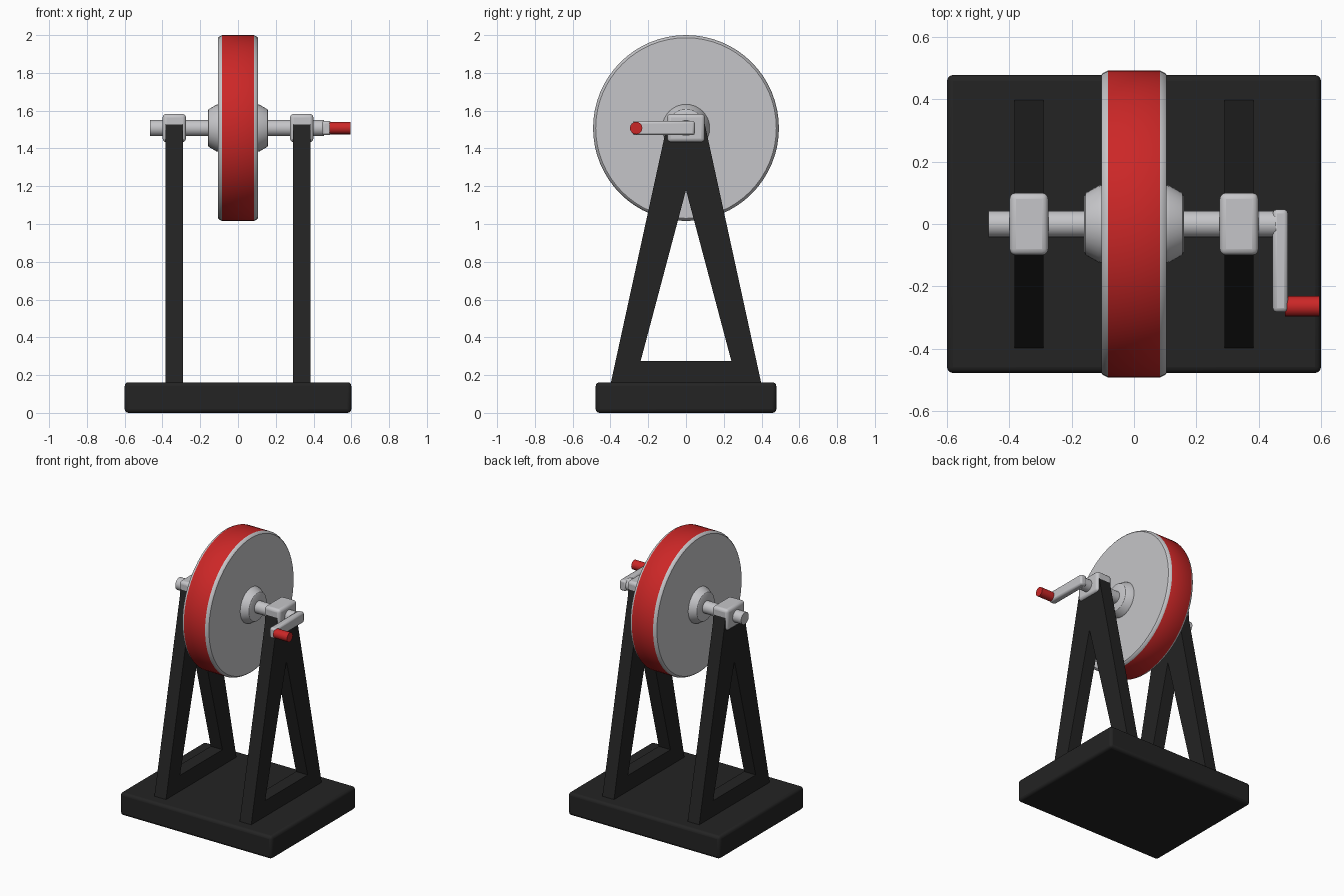
import bpy, bmesh, math
from mathutils import Vector

cube = bpy.data.objects.get("Cube")
if cube:
    bpy.data.objects.remove(cube, do_unlink=True)


def material(name, r, g, b):
    m = bpy.data.materials.new(name)
    m.use_nodes = True
    m.diffuse_color = (r, g, b, 1)
    m.node_tree.nodes["Principled BSDF"].inputs["Base Color"].default_value = (r, g, b, 1)
    return m


BLACK = material("black paint", 0.017, 0.017, 0.017)
SILVER = material("silver metal", 0.56, 0.56, 0.58)
RED = material("red paint", 0.6, 0.02, 0.02)
AXLE_Z = 1.508


def finish(name, bm, mats, bevel=0, segments=3):
    bmesh.ops.recalc_face_normals(bm, faces=bm.faces)
    mesh = bpy.data.meshes.new(name)
    bm.to_mesh(mesh)
    bm.free()
    for m in mats:
        mesh.materials.append(m)
    obj = bpy.data.objects.new(name, mesh)
    bpy.context.collection.objects.link(obj)
    if bevel:
        mod = obj.modifiers.new("Bevel", "BEVEL")
        mod.width, mod.segments = bevel, segments
    bpy.ops.object.select_all(action="DESELECT")
    obj.select_set(True)
    bpy.context.view_layer.objects.active = obj
    bpy.ops.object.shade_smooth_by_angle(angle=math.radians(30))
    return obj


def box(name, lo, hi, mat, bevel, segments=3):
    bm = bmesh.new()
    bmesh.ops.create_cube(bm, size=1)
    lo, hi = Vector(lo), Vector(hi)
    for v in bm.verts:
        v.co = (lo + hi) / 2 + v.co * (hi - lo)
    return finish(name, bm, [mat], bevel, segments)


def lathe(name, profile, mats, sides, y=0, rule=None):
    """Turn an (x, radius) profile about the axle direction, with capped ends."""
    bm = bmesh.new()
    rings = []
    for x, r in profile:
        angles = [2 * math.pi * i / sides for i in range(sides)]
        rings.append([bm.verts.new((x, y + r * math.sin(a), AXLE_Z + r * math.cos(a)))
                      for a in angles])
    for a, b in zip(rings, rings[1:]):
        for i in range(sides):
            j = (i + 1) % sides
            bm.faces.new((a[i], a[j], b[j], b[i]))
    bm.faces.new(rings[0])
    bm.faces.new(rings[-1])
    if rule:
        for f in bm.faces:
            f.material_index = rule(f)
    return finish(name, bm, mats, 0)


def a_frame(name, x, half_width):
    """Upright with a triangular opening, extruded along x."""
    outer = [(-0.4, 0.15), (-0.098, 1.535), (0.098, 1.535), (0.4, 0.15)]
    inner = [(-0.24, 0.275), (0, 1.18), (0, 1.18), (0.24, 0.275)]
    bm = bmesh.new()
    cache = {}

    def vert(p, side):
        key = (p, side)
        if key not in cache:
            cache[key] = bm.verts.new((x + side * half_width, p[0], p[1]))
        return cache[key]

    for i in range(4):
        j = (i + 1) % 4
        quad = list(dict.fromkeys((outer[i], outer[j], inner[j], inner[i])))
        for side in (-1, 1):
            bm.faces.new([vert(p, side) for p in quad])
        for loop in (outer, inner):
            if loop[i] != loop[j]:
                bm.faces.new((vert(loop[i], -1), vert(loop[j], -1),
                              vert(loop[j], 1), vert(loop[i], 1)))
    return finish(name, bm, [BLACK])


# Base slab
box("base", (-0.6, -0.478, 0), (0.6, 0.478, 0.162), BLACK, 0.02)

# Uprights with bearing blocks
for side, s in (("left", 1), ("right", -1)):
    a_frame(side + "_upright", s * 0.337, 0.046)
    box(side + "_bearing_block", (s * 0.337 - 0.062, -0.1, AXLE_Z - 0.075),
        (s * 0.337 + 0.062, 0.1, AXLE_Z + 0.075), SILVER, 0.02)

# Flywheel with red rim band
lathe("flywheel", [(-0.105, 0.478), (-0.1, 0.484), (-0.084, 0.492),
                   (0.084, 0.492), (0.1, 0.484), (0.105, 0.478)],
      [SILVER, RED], 64,
      rule=lambda f: int(len(f.verts) == 4 and abs(f.calc_center_median().x) < 0.01))

# Hub, tapered on both sides
lathe("hub", [(-0.16, 0.09), (-0.155, 0.1), (-0.115, 0.123), (-0.1, 0.127),
              (0.1, 0.127), (0.115, 0.123), (0.155, 0.1), (0.16, 0.09)], [SILVER], 32)

# Axle, crank arm and handle
lathe("axle", [(-0.466, 0.043), (0.455, 0.043)], [SILVER], 24)
box("crank_arm", (0.445, -0.283, AXLE_Z - 0.038), (0.494, 0.047, AXLE_Z + 0.038),
    SILVER, 0.013, 2)
lathe("crank_handle", [(0.485, 0.033), (0.595, 0.033)], [RED], 16, y=-0.264)
